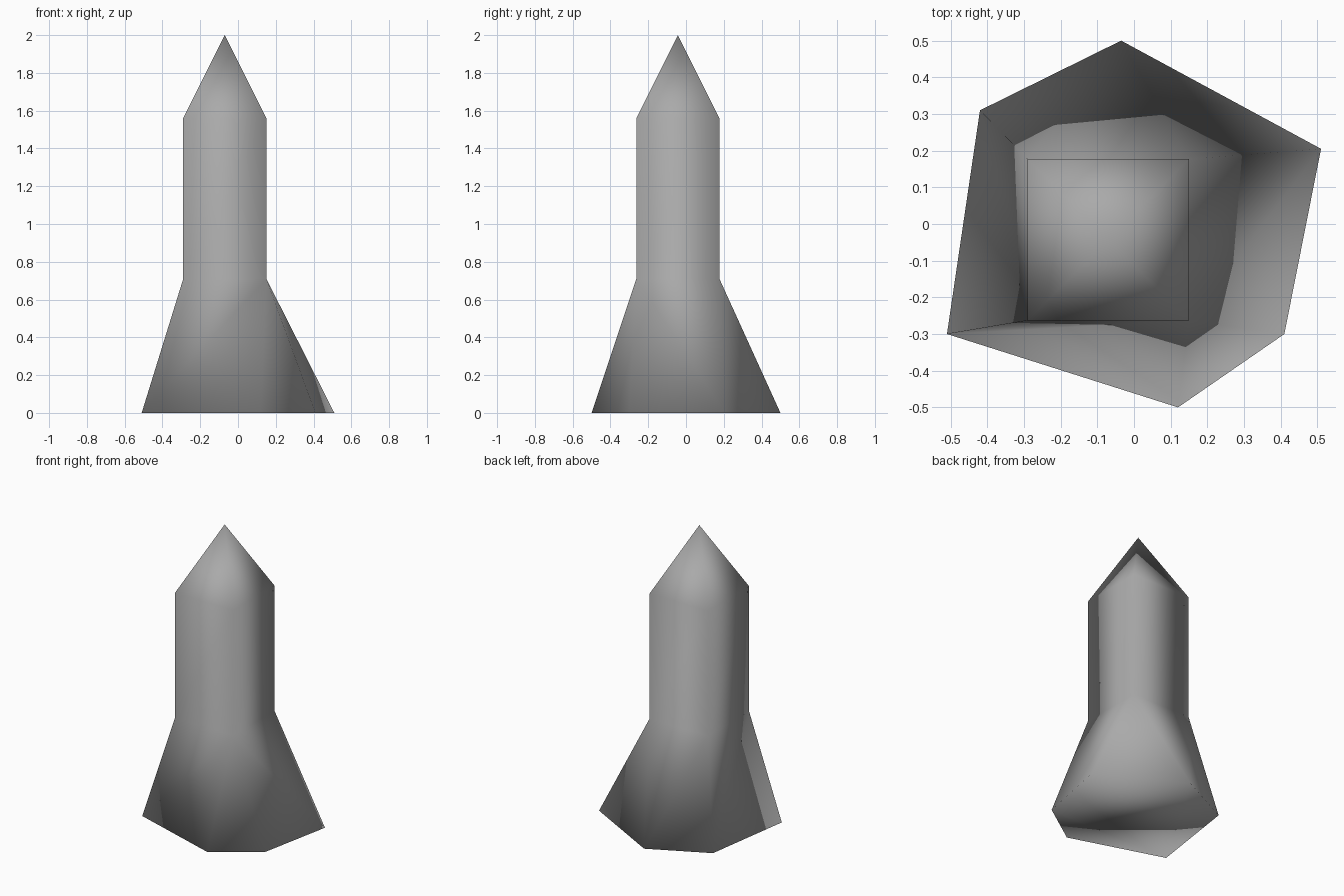
import bpy
import bmesh

cube = bpy.data.objects.get("Cube")
if cube:
    bpy.data.objects.remove(cube, do_unlink=True)

# Single grey material
grey = bpy.data.materials.new("stone_grey")
grey.use_nodes = True
colour = (0.4, 0.4, 0.4, 1)
grey.diffuse_color = colour
grey.node_tree.nodes["Principled BSDF"].inputs["Base Color"].default_value = colour

# Square shaft section and irregular six-sided foot, both counter-clockwise
CX, CY, HALF = -0.07, -0.043, 0.22
square = [(CX + sx * HALF, CY + sy * HALF)
          for sx, sy in ((-1, -1), (1, -1), (1, 1), (-1, 1))]
foot = [(-0.51, -0.30), (0.12, -0.50), (0.41, -0.30),
        (0.51, 0.205), (-0.035, 0.50), (-0.42, 0.31)]

bm = bmesh.new()


def ring(points, z):
    return [bm.verts.new((x, y, z)) for x, y in points]


base = ring(foot, 0)
neck = ring(square, 0.71)
shoulder = ring(square, 1.56)
tip = bm.verts.new((CX, CY, 2))

# Underside
bm.faces.new(base[::-1])

# Flared foot: zip the two rings with triangles, advancing one ring per step
n = b = 0
for step in "nbbbnbnbnb":
    top, low = neck[n % 4], base[b % 6]
    if step == "n":
        n += 1
        bm.faces.new((top, low, neck[n % 4]))
    else:
        b += 1
        bm.faces.new((top, low, base[b % 6]))

# Shaft walls and pointed cap
for i in range(4):
    j = (i + 1) % 4
    bm.faces.new((neck[i], neck[j], shoulder[j], shoulder[i]))
    bm.faces.new((shoulder[i], shoulder[j], tip))

bmesh.ops.recalc_face_normals(bm, faces=bm.faces)
for face in bm.faces:
    face.smooth = True

mesh = bpy.data.meshes.new("obelisk")
bm.to_mesh(mesh)
bm.free()
mesh.materials.append(grey)
obelisk = bpy.data.objects.new("obelisk", mesh)
bpy.context.scene.collection.objects.link(obelisk)
